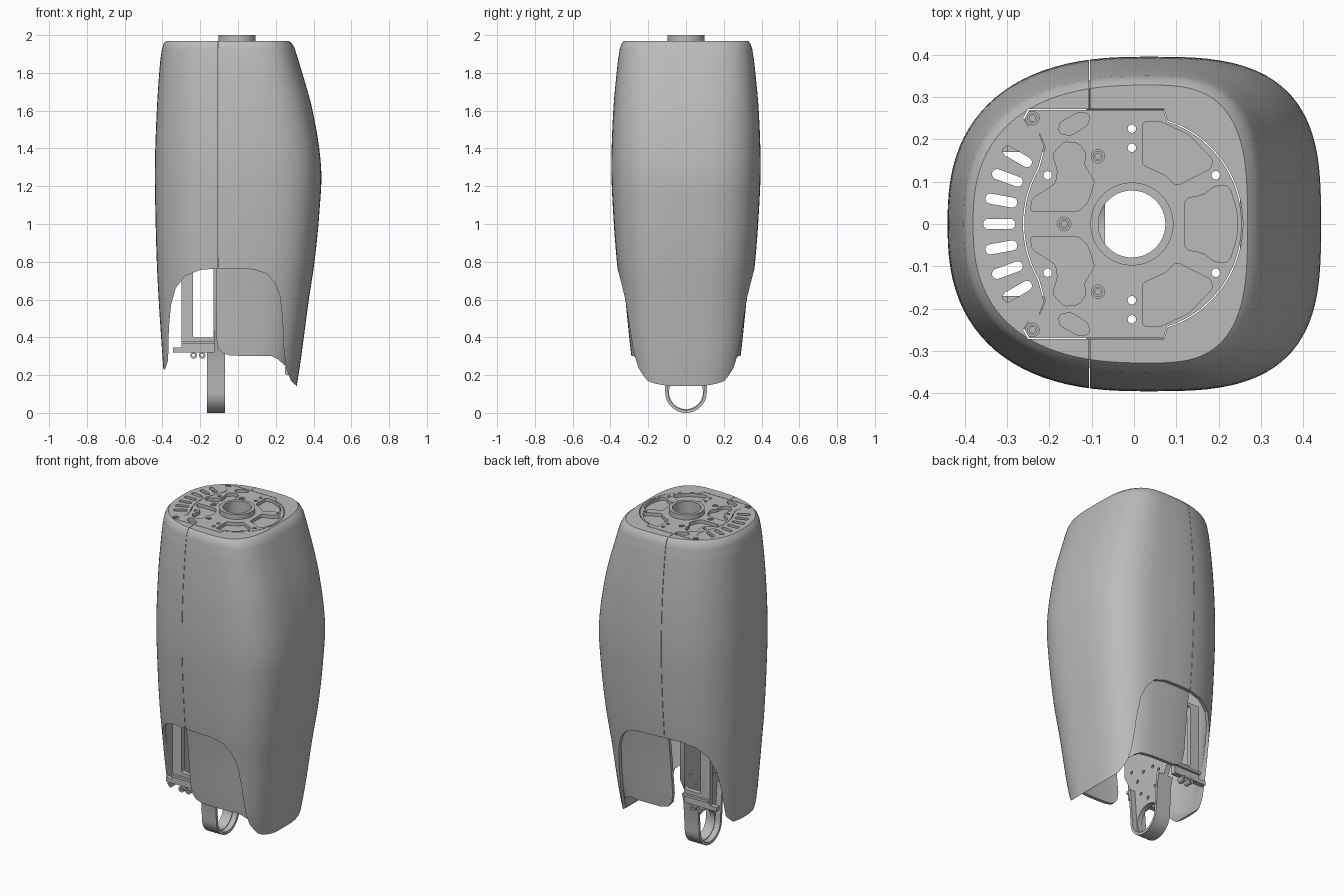
import bpy, bmesh, math
from math import cos, sin, pi, radians

if "Cube" in bpy.data.objects:
    bpy.data.objects.remove(bpy.data.objects["Cube"])

grey = bpy.data.materials.new("plain_grey")
grey.use_nodes = True
grey.diffuse_color = (0.5, 0.5, 0.5, 1)
grey.node_tree.nodes["Principled BSDF"].inputs["Base Color"].default_value = (0.5, 0.5, 0.5, 1)


def make(name, bm):
    bmesh.ops.recalc_face_normals(bm, faces=bm.faces)
    mesh = bpy.data.meshes.new(name)
    bm.to_mesh(mesh)
    bm.free()
    ob = bpy.data.objects.new(name, mesh)
    bpy.context.collection.objects.link(ob)
    mesh.materials.append(grey)
    return ob


def activate(ob):
    bpy.ops.object.select_all(action='DESELECT')
    ob.select_set(True)
    bpy.context.view_layer.objects.active = ob


def smooth(ob, angle=30):
    activate(ob)
    bpy.ops.object.shade_smooth_by_angle(angle=radians(angle))


def prism(name, pts, axis, lo, hi, fillet=0):
    """Extrude a 2D outline along one axis, with optional rounded corners."""
    bm = bmesh.new()
    place = {'x': lambda a, b: (lo, a, b), 'y': lambda a, b: (a, lo, b), 'z': lambda a, b: (a, b, lo)}[axis]
    bm.faces.new([bm.verts.new(place(*p)) for p in pts])
    if fillet:
        bmesh.ops.bevel(bm, geom=bm.verts[:], offset=fillet, segments=4, profile=0.5,
                        affect='VERTICES', clamp_overlap=True)
    ext = bmesh.ops.extrude_face_region(bm, geom=bm.faces[:])
    step = [(hi - lo) * (axis == k) for k in 'xyz']
    bmesh.ops.translate(bm, vec=step, verts=[v for v in ext['geom'] if isinstance(v, bmesh.types.BMVert)])
    return make(name, bm)


def arc(r, cx=0, cy=0, start=0, end=360, n=32):
    closed = end - start == 360
    steps = n if closed else n + 1
    angles = [radians(start + (end - start) * i / n) for i in range(steps)]
    return [(cx + r * cos(t), cy + r * sin(t)) for t in angles]


def boolean(target, cutters, mode='DIFFERENCE'):
    """Apply a joined set of cutters to a part, then discard them."""
    activate(cutters[0])
    for c in cutters:
        c.select_set(True)
    if len(cutters) > 1:
        bpy.ops.object.join()
    activate(target)
    mod = target.modifiers.new("cut", 'BOOLEAN')
    mod.operation, mod.solver, mod.object = mode, 'EXACT', cutters[0]
    bpy.ops.object.modifier_apply(modifier=mod.name)
    bpy.data.objects.remove(cutters[0])


def mirrored(pts):
    return [(x, -y) for x, y in reversed(pts)]


# Housing stations: height, left edge, right edge, half depth
STATIONS = [(.1, -.385, .305, .275), (.3, -.40, .335, .31), (.6, -.42, .375, .342),
            (.8, -.43, .405, .366), (1.05, -.437, .43, .385), (1.3, -.44, .44, .395),
            (1.6, -.43, .395, .385), (1.85, -.413, .325, .362), (1.93, -.402, .3, .35)]
RIM = [(1.955, -.393, .286, .341), (1.97, -.38, .268, .328)]


def smooth_rows(keys, steps=6):
    def slope(i, k):
        a, b = keys[max(i - 1, 0)], keys[min(i + 1, len(keys) - 1)]
        return (b[k] - a[k]) / (b[0] - a[0])
    rows = []
    for i in range(len(keys) - 1):
        p, q = keys[i], keys[i + 1]
        h = q[0] - p[0]
        for s in range(steps):
            t = s / steps
            u = 1 - t
            rows.append([p[0] + h * t] + [
                p[k] * u * u * (1 + 2 * t) + q[k] * t * t * (3 - 2 * t)
                + h * t * u * (u * slope(i, k) - t * slope(i + 1, k)) for k in (1, 2, 3)])
    return rows + [keys[-1]]


def loft(name, rows, inset, cap, n=96, cx=.03):
    """Skin a stack of squarish ovals, rounder on the left than the right."""
    bm = bmesh.new()
    rings = []
    for z, left, right, depth in rows:
        ring = []
        for i in range(n):
            c, s = cos(2 * pi * i / n), sin(2 * pi * i / n)
            p = 2 / (3.1 if c > 0 else 2.5)
            reach = (right - cx if c > 0 else cx - left) - inset
            x = cx + math.copysign(abs(c) ** p * reach, c)
            y = math.copysign(abs(s) ** p * (depth - inset), s)
            ring.append(bm.verts.new((x, y, z)))
        rings.append(ring)
    for a, b in zip(rings, rings[1:]):
        for i in range(n):
            j = (i + 1) % n
            bm.faces.new((a[i], a[j], b[j], b[i]))
    if cap:
        bm.faces.new(rings[-1])
    ob = make(name, bm)
    activate(ob)
    mod = ob.modifiers.new("wall", 'SOLIDIFY')
    mod.thickness, mod.offset = .02, -1
    bpy.ops.object.modifier_apply(modifier=mod.name)
    return ob


rows = smooth_rows(STATIONS)

# Housing shell with arched openings front and back
housing = loft("housing_shell", rows + RIM, 0, True)
ARCH = [(-.6, .05), (-.43, .25), (-.405, .226), (-.385, .232), (-.37, .28), (-.366, .45), (-.355, .57),
        (-.33, .66), (-.28, .725), (-.2, .757), (-.1, .765), (.08, .76), (.15, .738), (.195, .69),
        (.222, .62), (.235, .5), (.243, .33), (.254, .24), (.28, .17), (.31, .143), (.34, .138), (.6, .13), (.6, .05)]
boolean(housing, [prism("arch_cutter", ARCH, 'y', -.6, .6)])

# Top opening and radial vent slots
upper = (arc(.257, end=72, n=20) + [(.07, .272), (-.25, .272), (-.262, .25), (-.25, .23),
         (-.225, .215), (-.212, .185), (-.22, .155)] + arc(.262, start=150, end=180, n=8))
OUTLINE = upper + mirrored(upper)[1:-1]
cutters = [prism("opening_cutter", OUTLINE, 'z', 1.9, 2.05)]
for k in range(-3, 4):
    t = pi + radians(10 * k)
    capsule = arc(.012, .344, 0, -90, 90, 8) + arc(.012, .292, 0, 90, 270, 8)
    turned = [(x * cos(t) - y * sin(t), x * sin(t) + y * cos(t)) for x, y in capsule]
    cutters.append(prism("slot_cutter", turned, 'z', 1.9, 2.05))
boolean(housing, cutters)

# Seam between the two housing halves
seam = [(-.106, -.6), (-.104, -.6), (-.104, .6), (-.106, .6)]
boolean(housing, [prism("seam_cutter", seam, 'z', .6, 2.1)])
smooth(housing)

# Recessed side panels inside the arches
panel = loft("side_panels", [r for r in rows if .15 < r[0] < .95], .021, False)
PANEL = [(-.115, .82), (-.115, .4), (-.105, .345), (-.08, .315), (-.04, .303), (.18, .3),
         (.21, .285), (.25, .25), (.27, .3), (.27, .82)]
boolean(panel, [prism("panel_mask", PANEL, 'y', -.6, .6)], 'INTERSECT')
smooth(panel)

# Mounting plate with lightening pockets and holes
TOP = 1.97
plate = prism("mounting_plate", [(x * .989, y * .989) for x, y in OUTLINE], 'z', TOP - .035, TOP)
right_pocket = [(.12, .06), (.165, .068), (.19, .09), (.225, .09), (.243, .03),
                (.243, -.03), (.225, -.09), (.19, -.09), (.165, -.068), (.12, -.06)]
corner_pocket = [(.02, .24), (.06, .243), (.13, .21), (.187, .15), (.18, .13), (.10, .09),
                 (.075, .115), (.02, .14)]
left_pocket = [(-.245, .03), (-.24, .06), (-.185, .095), (-.18, .125), (-.192, .165), (-.165, .194),
               (-.13, .19), (-.113, .165), (-.118, .14), (-.093, .1), (-.11, .05), (-.13, .03)]
pad_pocket = [(-.178, .215), (-.175, .24), (-.13, .264), (-.105, .26), (-.108, .235), (-.15, .208)]
studs = [(-.165, 0)] + [(x, s * y) for x, y in ((-.24, .25), (-.085, .16)) for s in (1, -1)]
cutters = [prism("pocket", right_pocket, 'z', TOP - .02, 2.05, .012)]
for pts in (corner_pocket, left_pocket, pad_pocket):
    for shape in (pts, mirrored(pts)):
        cutters.append(prism("pocket", shape, 'z', TOP - .02, 2.05, .008))
for x, y in ((-.005, .225), (-.005, .18), (-.204, .115), (.193, .115)):
    for s in (1, -1):
        cutters.append(prism("hole", arc(.01, x, s * y, n=16), 'z', 1.9, 2.05))
for x, y in studs:
    cutters.append(prism("stud_recess", arc(.016, x, y, n=20), 'z', TOP - .015, 2.05))
cutters.append(prism("bore", arc(.085, -.005, n=48), 'z', 1.9, 2.05))
boolean(plate, cutters)
smooth(plate)

# Threaded studs in their recesses
for x, y in studs:
    stud = prism("stud", arc(.012, x, y, n=20), 'z', TOP - .025, TOP - .002)
    boolean(stud, [prism("stud_hole", arc(.007, x, y, n=12), 'z', TOP - .015, 2.05)])
    smooth(stud)

# Central collar
collar = prism("top_collar", arc(.098, -.005, n=64), 'z', 1.92, 2.0)
boolean(collar, [prism("collar_bore", arc(.079, -.005, n=64), 'z', 1.9, 2.05)])
smooth(collar)

# Hanger: flat web with a strap wrapped around the lower ring
web_pts = arc(.1, 0, .11, 180, 360, 32) + [(.11, .28), (.2, .45), (.2, .8), (-.2, .8), (-.2, .45), (-.11, .28)]
web = prism("hanger_web", web_pts, 'x', -.13, -.1)
cutters = [prism("ring_bore", arc(.09, 0, .11, n=48), 'x', -.2, 0)]
for y, z in ((0, .24), (.06, .29), (.09, .38), (.04, .42), (.14, .46)):
    for s in ((1, -1) if y else (1,)):
        cutters.append(prism("web_hole", arc(.01, s * y, z, n=12), 'x', -.2, 0))
boolean(web, cutters)
smooth(web)

strap_pts = arc(.11, 0, .11, 180, 360, 40) + [(.122, .28), (.135, .33), (-.135, .33), (-.122, .28)]
strap = prism("hanger_strap", strap_pts, 'x', -.165, -.068)
inner_pts = arc(.094, 0, .11, 180, 360, 40) + [(.108, .28), (.12, .4), (-.12, .4), (-.108, .28)]
boolean(strap, [prism("strap_inner", inner_pts, 'x', -.3, .1)])
smooth(strap)

# Inner window frames with fastener bosses, front and back
FRAME = [(-.345, .32), (-.125, .32), (-.125, .8), (-.3, .8), (-.3, .345), (-.345, .345)]
WINDOW = [(-.238, .4), (-.13, .4), (-.13, .78), (-.238, .78)]
for side, s in (("front", -1), ("back", 1)):
    lo, hi = sorted((s * .17, s * .2))
    frame = prism(side + "_window_frame", FRAME, 'y', lo, hi)
    boolean(frame, [prism("window_cutter", WINDOW, 'y', -.6, .6, .01)])
    ledge = prism(side + "_frame_ledge", [(-.3, .365), (-.125, .365), (-.125, .38), (-.3, .38)], 'y',
                  *sorted((s * .19, s * .215)))
    for x in (-.235, -.19):
        boss = prism(side + "_boss", arc(.018, x, .305, n=20), 'y', *sorted((s * .165, s * .21)))
        boolean(boss, [prism("boss_hole", arc(.008, x, .305, n=12), 'y', -.6, .6)])
        smooth(boss)

# Small clip inside the right lobe
clip = prism("lobe_clip", [(.25, .2), (.31, .2), (.31, .27), (.25, .25)], 'y', -.06, .06, .008)
smooth(clip)
